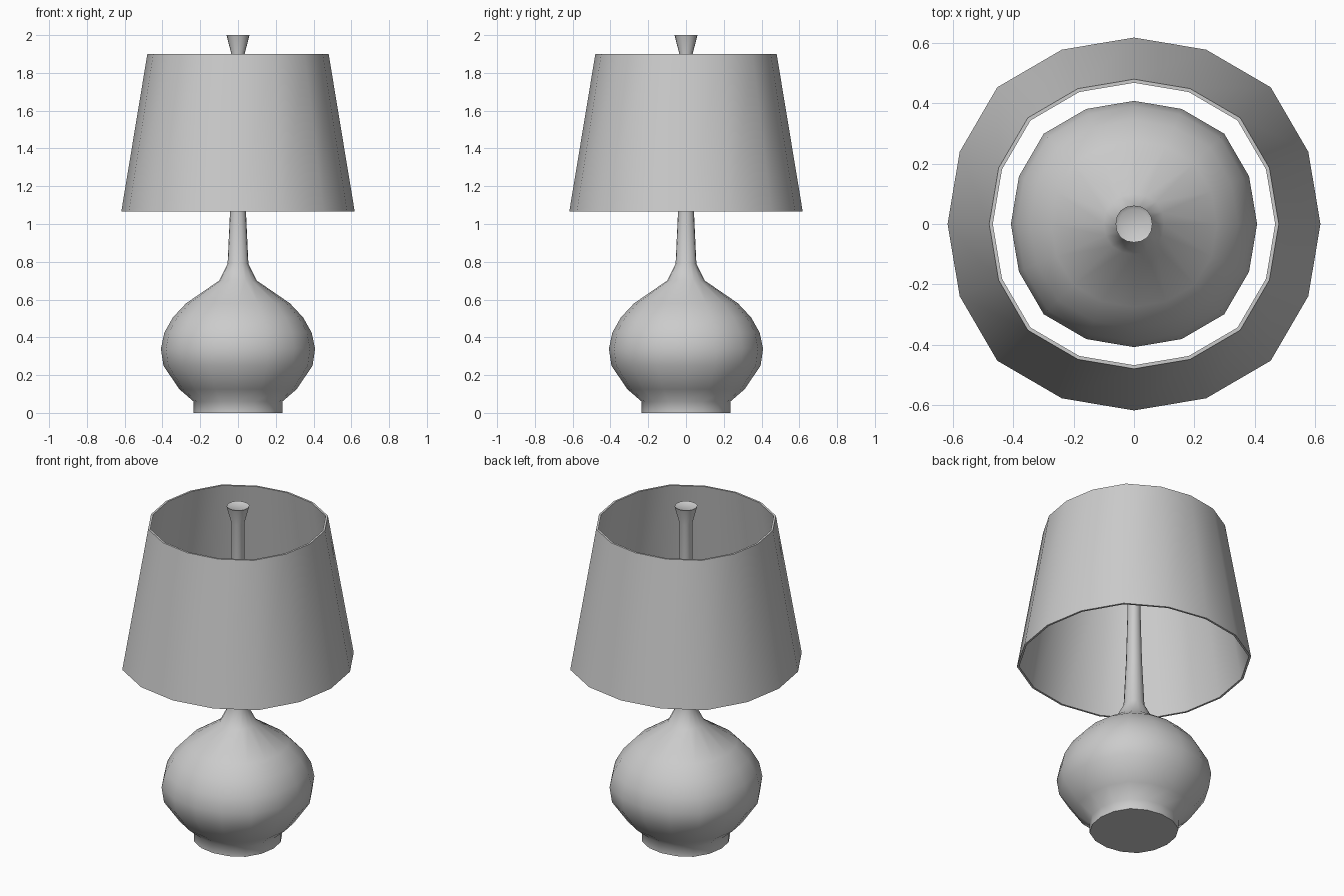
import bpy, bmesh, math

if "Cube" in bpy.data.objects:
    bpy.data.objects.remove(bpy.data.objects["Cube"])

SIDES = 16
BULGE = [1.0, 1.012, 1.037, 1.012]   # slight squareness of the rings, repeats per quarter


def lathe(name, profile, closed=False, angle=60):
    """Revolve (radius, z) points; closed joins last ring to first, otherwise ends are capped."""
    bm = bmesh.new()
    rings = []
    for r, z in profile:
        ring = []
        for i in range(SIDES):
            a = 2 * math.pi * i / SIDES
            k = r * BULGE[i % 4]
            ring.append(bm.verts.new((k * math.cos(a), k * math.sin(a), z)))
        rings.append(ring)
    pairs = list(zip(rings, rings[1:]))
    if closed:
        pairs.append((rings[-1], rings[0]))
    else:
        bm.faces.new(rings[0])
        bm.faces.new(rings[-1])
    for lo, hi in pairs:
        for i in range(SIDES):
            j = (i + 1) % SIDES
            bm.faces.new((lo[i], lo[j], hi[j], hi[i]))
    bmesh.ops.recalc_face_normals(bm, faces=bm.faces)
    mesh = bpy.data.meshes.new(name)
    bm.to_mesh(mesh)
    bm.free()
    ob = bpy.data.objects.new(name, mesh)
    bpy.context.collection.objects.link(ob)
    bpy.ops.object.select_all(action='DESELECT')
    ob.select_set(True)
    bpy.context.view_layer.objects.active = ob
    bpy.ops.object.shade_smooth_by_angle(angle=math.radians(angle))
    return ob


# Gourd-shaped base, neck and flared finial in one turned piece
lathe("lamp_base", [
    (0.235, 0.0), (0.235, 0.06), (0.31, 0.125), (0.395, 0.25), (0.408, 0.34),
    (0.39, 0.425), (0.345, 0.505), (0.275, 0.58), (0.10, 0.70), (0.055, 0.79),
    (0.042, 1.07), (0.035, 1.35), (0.035, 1.90), (0.061, 2.0), (0.05, 1.993)])

# Tapered open shade with a thin wall
lathe("lamp_shade", [
    (0.618, 1.065), (0.48, 1.90), (0.468, 1.90), (0.606, 1.065)], closed=True)
